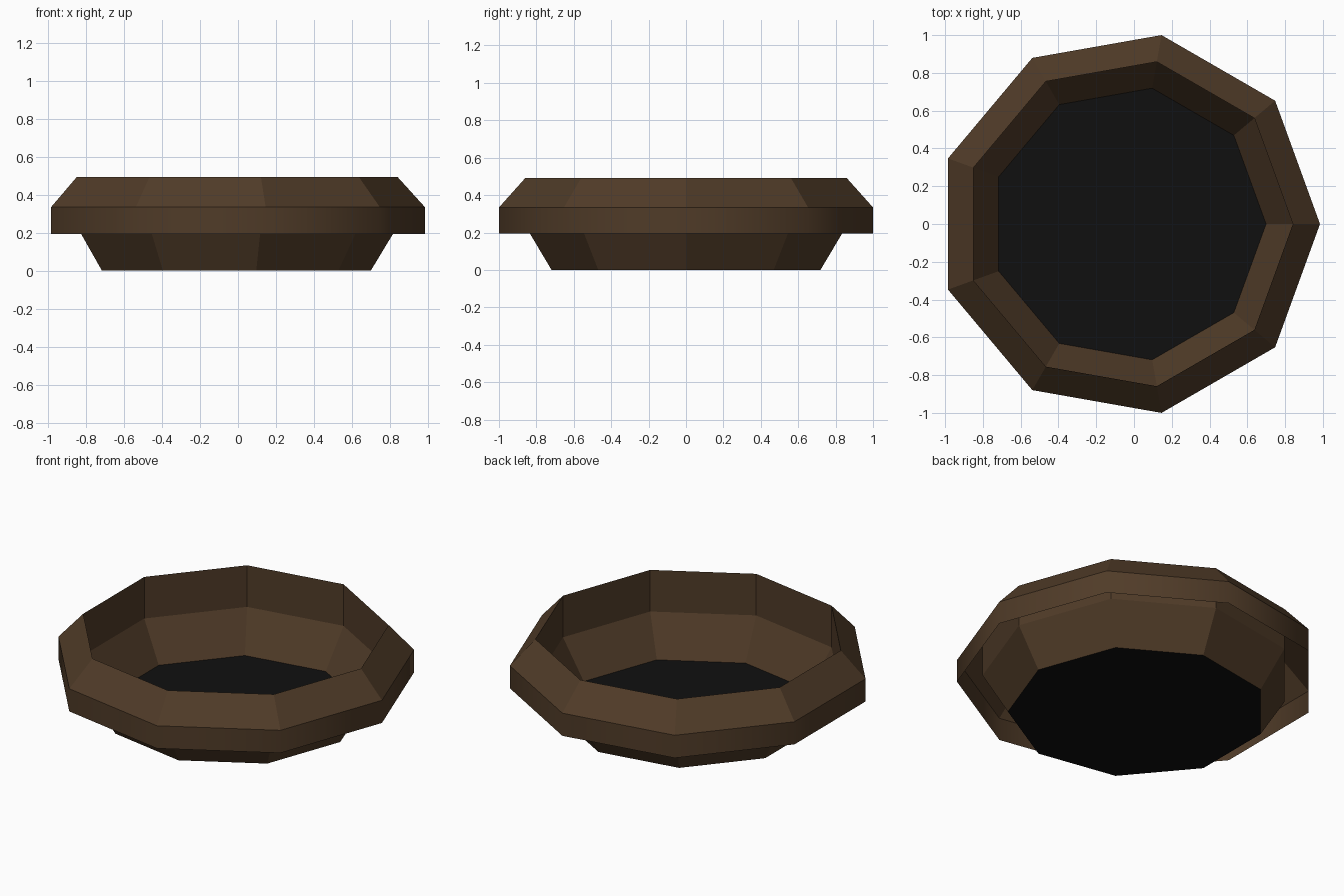
import bpy, bmesh, math

if "Cube" in bpy.data.objects:
    bpy.data.objects.remove(bpy.data.objects["Cube"])

SIDES = 9
R_RIM = 1.0154                      # gives a depth of 2 units
# centre the odd-sided shape on its bounding box
CX = -R_RIM * (1 - math.cos(math.pi / SIDES)) / 2


def material(name, rgb):
    m = bpy.data.materials.new(name)
    m.diffuse_color = (*rgb, 1)
    m.use_nodes = True
    m.node_tree.nodes["Principled BSDF"].inputs["Base Color"].default_value = m.diffuse_color
    return m


brown = material("dark_brown", (0.08, 0.044, 0.021))
black = material("black", (0.005, 0.005, 0.005))


def ring(bm, r, z):
    step = 2 * math.pi / SIDES
    return [bm.verts.new((CX + r * math.cos(i * step), r * math.sin(i * step), z))
            for i in range(SIDES)]


def finish(bm, name, mat):
    mesh = bpy.data.meshes.new(name)
    bm.to_mesh(mesh)
    bm.free()
    mesh.materials.append(mat)
    ob = bpy.data.objects.new(name, mesh)
    bpy.context.collection.objects.link(ob)


# Bowl: thin slanted body, upright inner wall, sloped rim and hanging skirt
profile = [(0.73, 0.0), (0.872, 0.235), (0.872, 0.492), (R_RIM, 0.334), (R_RIM, 0.194)]
bm = bmesh.new()
rings = [ring(bm, r, z) for r, z in profile]
for level, (low, high) in enumerate(zip(rings, rings[1:])):
    for i in range(SIDES):
        j = (i + 1) % SIDES
        f = bm.faces.new((low[i], low[j], high[j], high[i]))
        if level >= 2:              # rim and skirt run downwards but face outwards
            f.normal_flip()
        f.smooth = level == 3       # only the skirt is softly shaded
bm.normal_update()
for f in bm.faces:                  # skirt faces outwards
    c = f.calc_center_median()
    if f.normal.x * (c.x - CX) + f.normal.y * c.y < 0:
        f.normal_flip()
finish(bm, "bowl", brown)

# Floor: black disc closing the bottom
bm = bmesh.new()
bm.faces.new(ring(bm, 0.73, 0.0))
finish(bm, "floor", black)
